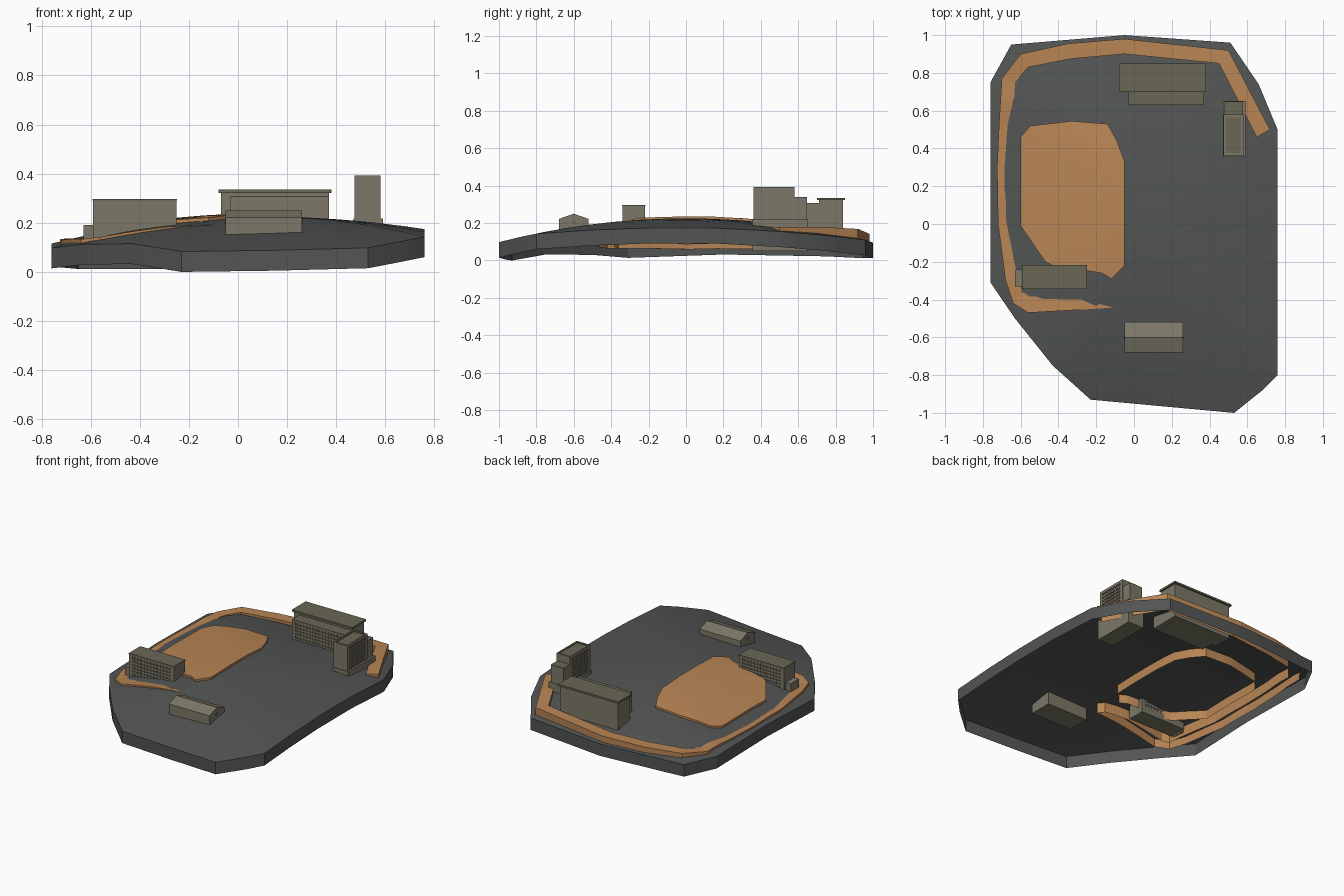
import bpy, bmesh
from mathutils import Vector
from mathutils.bvhtree import BVHTree

if "Cube" in bpy.data.objects:
    bpy.data.objects.remove(bpy.data.objects["Cube"])


def mat(name, c):
    m = bpy.data.materials.new(name)
    m.diffuse_color = (*c, 1)
    m.use_nodes = True
    m.node_tree.nodes["Principled BSDF"].inputs["Base Color"].default_value = m.diffuse_color
    return m


ROCK = mat("dark_ground", (0.085, 0.09, 0.088))
PATH = mat("ochre", (0.48, 0.235, 0.09))
WALL = mat("stone_wall", (0.20, 0.185, 0.135))
ROOF = mat("olive_roof", (0.14, 0.135, 0.09))


def finish(bm, name, material, smooth=False):
    bmesh.ops.recalc_face_normals(bm, faces=bm.faces)
    me = bpy.data.meshes.new(name)
    bm.to_mesh(me)
    bm.free()
    me.materials.append(material)
    ob = bpy.data.objects.new(name, me)
    bpy.context.collection.objects.link(ob)
    if smooth:
        bpy.context.view_layer.objects.active = ob
        ob.select_set(True)
        bpy.ops.object.shade_smooth_by_angle(angle=0.4)
        ob.select_set(False)
    return ob


def densify(pts, n, closed=True):
    """Split every edge of a path into n linear steps."""
    pts = [Vector(p) for p in pts]
    ends = pts[1:] + (pts[:1] if closed else [])
    out = [a.lerp(b, i / n) for a, b in zip(pts, ends) for i in range(n)]
    return out if closed else out + [pts[-1]]


def shell(name, pts, center, height, depth, material, rings=7):
    """Domed cap with a hanging skirt, open underneath."""
    bm = bmesh.new()
    c = Vector(center)
    loops = [[bm.verts.new((p.x, p.y, height(p, 1) - depth)) for p in pts]]
    for k in range(rings):
        s = 1 - k / rings
        row = []
        for p in pts:
            x, y = c.x + (p.x - c.x) * s, c.y + (p.y - c.y) * s
            row.append(bm.verts.new((x, y, height(Vector((x, y, p.z)), s))))
        loops.append(row)
    n = len(pts)
    for a, b in zip(loops, loops[1:]):
        for i in range(n):
            j = (i + 1) % n
            bm.faces.new((a[i], a[j], b[j], b[i]))
    mid = bm.verts.new((c.x, c.y, height(Vector((c.x, c.y, c.z)), 0)))
    for i in range(n):
        bm.faces.new((loops[-1][i], loops[-1][(i + 1) % n], mid))
    return finish(bm, name, material, True)


# domed ground: outline with rim heights
rim = [(-.76, .75, .105), (-.65, .95, .095), (-.05, 1, .095), (.51, .96, .11),
       (.66, .74, .135), (.76, .50, .155), (.76, .15, .174), (.76, -.2, .174),
       (.76, -.5, .163), (.76, -.80, .143), (.68, -.88, .127), (.53, -1, .098),
       (.15, -.965, .088), (-.23, -.93, .083), (-.43, -.75, .115),
       (-.63, -.50, .113), (-.76, -.31, .097), (-.76, .2, .115)]
ground = shell("ground", densify(rim, 3), (.1, 0, .225),
               lambda p, s: p.z * s * s + .225 * (1 - s * s), .083, ROCK)
bmg = bmesh.new()
bmg.from_mesh(ground.data)
tree = BVHTree.FromBMesh(bmg)


def ground_z(x, y):
    hit = tree.ray_cast(Vector((x, y, 2)), Vector((0, 0, -1)))[0]
    return hit.z if hit else .1


# raised court
court = [(-.60, .46), (-.55, .52), (-.33, .545), (-.14, .53), (-.09, .44),
         (-.05, .33), (-.05, -.22), (-.12, -.29), (-.17, -.26), (-.43, -.22),
         (-.47, -.20), (-.60, -.01)]
shell("raised_court", densify([(x, y, 0) for x, y in court], 3), (-.32, .12, 0),
      lambda p, s: ground_z(p.x, p.y) + .014, .075, PATH)

# perimeter path: outer x, y, inner x, y, lift over the ground
strip = [(-.07, -.44, -.10, -.40, -.004), (-.30, -.455, -.26, -.372, .002),
         (-.56, -.47, -.55, -.385, .006),
         (-.64, -.42, -.59, -.36, .008), (-.68, -.30, -.60, -.26, .006),
         (-.72, 0, -.64, .02, .001), (-.725, .30, -.645, .30, .000),
         (-.715, .52, -.64, .53, .002), (-.70, .77, -.63, .75, .012),
         (-.60, .90, -.56, .83, .022), (-.35, .955, -.33, .875, .028),
         (-.05, .98, -.05, .90, .033), (.50, .92, .45, .85, .042),
         (.72, .50, .65, .46, .015)]
bm = bmesh.new()
prev = None
for ox, oy, ix, iy, lift in densify(strip, 2, closed=False):
    z = ground_z((ox + ix) / 2, (oy + iy) / 2) + lift
    row = [bm.verts.new(v) for v in ((ox, oy, z - .07), (ox, oy, z),
                                     (ix, iy, z), (ix, iy, z - .07))]
    if prev:
        for i in range(3):
            bm.faces.new((prev[i], row[i], row[i + 1], prev[i + 1]))
    else:
        bm.faces.new(row)
    prev = row
bm.faces.new(prev)
finish(bm, "perimeter_path", PATH)


# buildings
def add_box(bm, x0, x1, y0, y1, z0, z1):
    vs = bmesh.ops.create_cube(bm, size=1)["verts"]
    for v in vs:
        v.co = Vector(((x0, x1)[v.co.x > 0], (y0, y1)[v.co.y > 0], (z0, z1)[v.co.z > 0]))


def box(name, *b, material=WALL):
    bm = bmesh.new()
    add_box(bm, *b)
    finish(bm, name, material)


def block(name, x0, x1, y0, y1, z0, z1, wz, rows, nx, ny, faces, d=.006):
    """Block whose chosen faces carry recessed windows between bands and piers."""
    bm = bmesh.new()
    lo_x, hi_x = x0 + d * ("-x" in faces), x1 - d * ("+x" in faces)
    lo_y, hi_y = y0 + d * ("-y" in faces), y1 - d * ("+y" in faces)
    add_box(bm, lo_x, hi_x, lo_y, hi_y, z0, z1)
    step = (z1 - .012 - wz) / rows
    for f in faces:
        along_x = f[1] == "y"
        a, b, n = (x0, x1, nx) if along_x else (y0, y1, ny)

        def slab(u0, u1, za, zb):
            if along_x:
                v = (y0, lo_y) if f[0] == "-" else (hi_y, y1)
                add_box(bm, u0, u1, *v, za, zb)
            else:
                v = (x0, lo_x) if f[0] == "-" else (hi_x, x1)
                add_box(bm, *v, u0, u1, za, zb)
        slab(a, b, z0, wz)
        slab(a, b, z1 - .012, z1)
        for r in range(1, rows):
            slab(a, b, wz + r * step - step * .25, wz + r * step + step * .25)
        m = .012
        for i in range(n + 1):
            u = a + m + (b - a - 2 * m) * i / n
            w = m if i in (0, n) else .003
            slab(u - w, u + w, wz, z1 - .012)
    finish(bm, name, WALL)


# long rear hall with stepped front wing
box("rear_hall", -.07, .37, .71, .84, .09, .322)
block("rear_hall_wing", -.03, .37, .63, .71, .09, .305, .185, 5, 16, 3, ("-y",))
box("rear_hall_roof", -.08, .38, .70, .85, .322, .335, material=ROOF)
box("rear_hall_wing_roof", -.03, .37, .63, .71, .305, .308, material=ROOF)

# side tower with rear annex and recessed roof
block("tower", .475, .58, .36, .58, .05, .385, .215, 7, 4, 7, ("+x", "-x"))
box("tower_roof", .488, .567, .375, .565, .383, .387, material=ROOF)
for i, b in enumerate([(.475, .58, .36, .372), (.475, .58, .568, .58),
                       (.475, .485, .372, .568), (.57, .58, .372, .568)]):
    box(f"tower_parapet_{i}", *b, .385, .392)
box("tower_annex", .478, .575, .58, .648, .05, .337)
box("tower_annex_roof", .478, .575, .58, .648, .337, .340, material=ROOF)
box("tower_plinth", .47, .59, .355, .65, .05, .218)

# front office block
block("office", -.59, -.25, -.34, -.22, .10, .292, .148, 6, 13, 4, ("-y", "+y"))
box("office_roof", -.592, -.248, -.343, -.217, .290, .297, material=ROOF)
box("office_annex", -.63, -.59, -.33, -.24, .09, .19)

# gabled house
bm = bmesh.new()
prof = [(-.68, .10), (-.52, .10), (-.52, .222), (-.60, .25), (-.68, .222)]
face = bm.faces.new([bm.verts.new((-.05, y, z)) for y, z in prof])
ext = bmesh.ops.extrude_face_region(bm, geom=[face])["geom"]
bmesh.ops.translate(bm, vec=(.31, 0, 0), verts=[v for v in ext if isinstance(v, bmesh.types.BMVert)])
bm.faces.new([v for v in bm.verts if v.co.x < 0][:5]) if not face.is_valid else None
finish(bm, "gabled_house", WALL)
for x in (-.05, .26):
    bm = bmesh.new()
    bmesh.ops.create_cone(bm, cap_ends=True, segments=12, radius1=.01, radius2=.01, depth=.004)
    for v in bm.verts:
        v.co = Vector((x + v.co.z, -.60 + v.co.x, .205 + v.co.y))
    finish(bm, "round_gable_window", ROOF)
